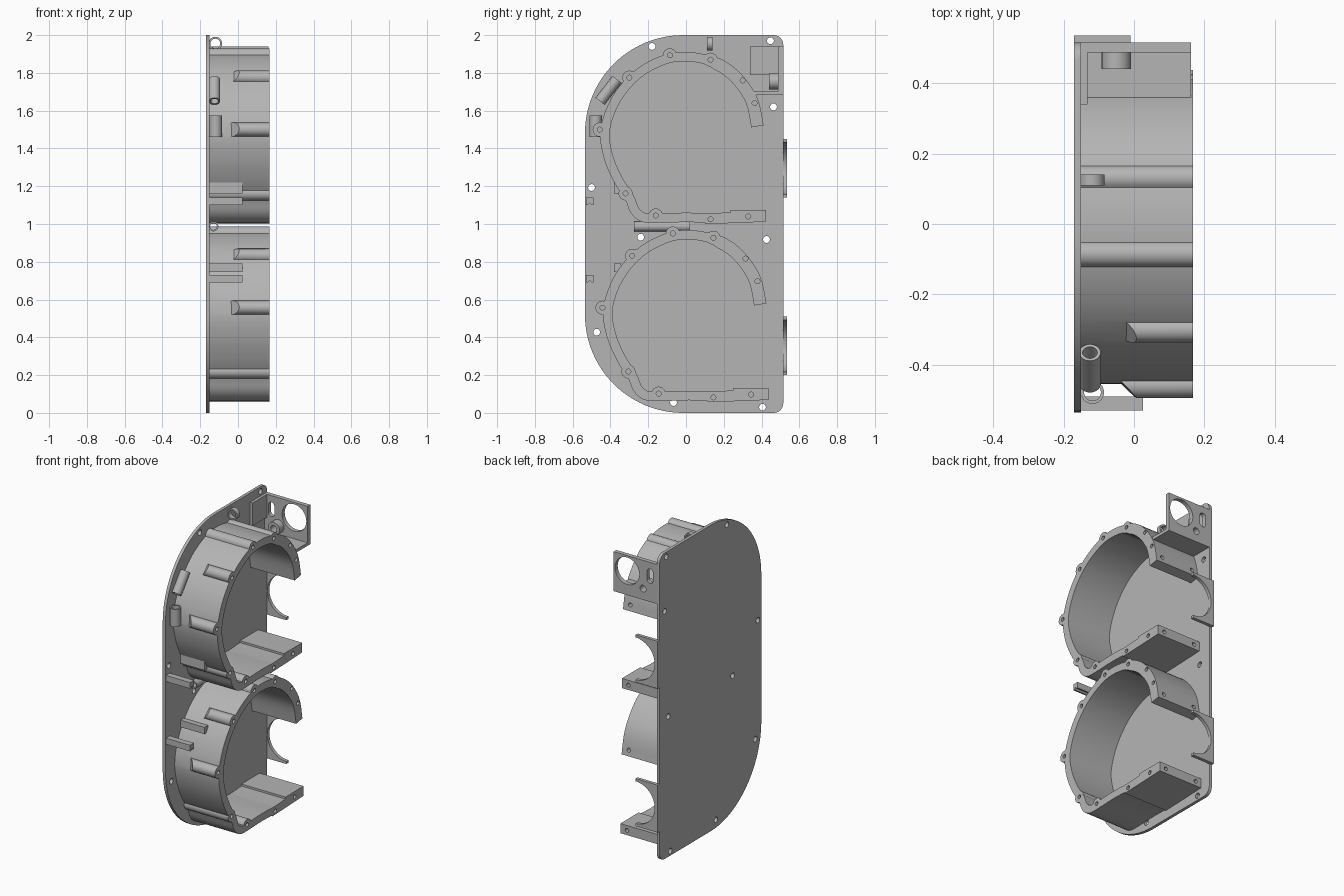
import bpy, bmesh
from math import cos, sin, pi, atan2
from mathutils import Vector, Matrix
from mathutils.geometry import interpolate_bezier

cube = bpy.data.objects.get("Cube")
if cube:
    bpy.data.objects.remove(cube)

grey = bpy.data.materials.new("cast_grey")
grey.use_nodes = True
tone = (0.46, 0.46, 0.46, 1)
grey.diffuse_color = tone
grey.node_tree.nodes["Principled BSDF"].inputs["Base Color"].default_value = tone

FACE = -0.15   # inner face of the back plate
RIM = 0.168    # open rim of the housings


def finish(name, bm):
    bmesh.ops.recalc_face_normals(bm, faces=bm.faces)
    mesh = bpy.data.meshes.new(name)
    bm.to_mesh(mesh)
    bm.free()
    mesh.materials.append(grey)
    obj = bpy.data.objects.new(name, mesh)
    bpy.context.collection.objects.link(obj)
    return obj


def prism(name, outline, start, end, axis="x"):
    """Extrude a (y,z) outline along x, or an (x,z) outline along y."""
    bm = bmesh.new()
    place = (lambda p, d: (d, p[0], p[1])) if axis == "x" else (lambda p, d: (p[0], d, p[1]))
    face = bm.faces.new([bm.verts.new(place(p, start)) for p in outline])
    out = bmesh.ops.extrude_face_region(bm, geom=[face])
    move = Vector(place((0, 0), end - start))
    bmesh.ops.translate(bm, vec=move, verts=[v for v in out["geom"] if isinstance(v, bmesh.types.BMVert)])
    return finish(name, bm)


def box(name, x, y, z):
    return prism(name, [(y[0], z[0]), (y[1], z[0]), (y[1], z[1]), (y[0], z[1])], *x)


def rod(name, a, b, radius, sides=24):
    a, b = Vector(a), Vector(b)
    bm = bmesh.new()
    turn = (b - a).to_track_quat("Z", "Y").to_matrix().to_4x4()
    bmesh.ops.create_cone(bm, cap_ends=True, segments=sides, radius1=radius, radius2=radius,
                          depth=(b - a).length, matrix=Matrix.Translation((a + b) / 2) @ turn)
    return finish(name, bm)


def combine(obj, tools, operation):
    """Bake a boolean of several tools into obj and delete the tools."""
    for tool in tools:
        mod = obj.modifiers.new("cut", "BOOLEAN")
        mod.operation, mod.solver, mod.object = operation, "EXACT", tool
    bpy.context.view_layer.update()
    deps = bpy.context.evaluated_depsgraph_get()
    mesh = bpy.data.meshes.new_from_object(obj.evaluated_get(deps))
    obj.modifiers.clear()
    obj.data = mesh
    for tool in tools:
        bpy.data.objects.remove(tool)
    return obj


def tube(name, a, b, radius, bore):
    a, b = Vector(a), Vector(b)
    over = (b - a).normalized() * 0.01
    return combine(rod(name, a, b, radius), [rod("bore", a - over, b + over, bore)], "DIFFERENCE")


def arc(cy, cz, r, a0, a1, n):
    steps = [(a0 + (a1 - a0) * i / n) * pi / 180 for i in range(n + 1)]
    return [(cy + r * cos(t), cz + r * sin(t)) for t in steps]


def smooth_path(points, n=5):
    pts = [Vector(p) for p in points]
    slope = [(pts[min(i + 1, len(pts) - 1)] - pts[max(i - 1, 0)]) / 6 for i in range(len(pts))]
    path = []
    for i in range(len(pts) - 1):
        path += interpolate_bezier(pts[i], pts[i] + slope[i], pts[i + 1] - slope[i + 1], pts[i + 1], n)[:-1]
    return path + [pts[-1]]


# Back plate with two large rounded corners and bolt holes
outline = (arc(0.465, 1.95, 0.05, 0, 90, 6) + arc(-0.015, 1.48, 0.52, 90, 180, 24)
           + arc(-0.015, 0.52, 0.52, 180, 270, 24) + arc(0.465, 0.05, 0.05, 270, 360, 6))
plate = prism("back_plate", outline, -0.17, FACE)
plate_holes = [(-.18, 1.94), (.447, 1.97), (.463, 1.62), (-.5, 1.193), (-.24, .93),
               (.426, .918), (-.473, .427), (-.066, .055), (.405, .03)]
combine(plate, [rod("hole", (-0.2, y, z), (-0.1, y, z), 0.018) for y, z in plate_holes], "DIFFERENCE")

# Housing wall: centre line, and bosses around the rim
centre = [(.378, 1.517), (.345, 1.66), (.25, 1.79), (.13, 1.862), (0, 1.886), (-.12, 1.868),
          (-.26, 1.79), (-.37, 1.66), (-.428, 1.5), (-.412, 1.36), (-.36, 1.235), (-.3, 1.14),
          (-.27, 1.07), (-.225, 1.035), (-.16, 1.03), (0, 1.035), (.14, 1.03)]
bosses = [(-.085, 1.893), (.13, 1.87), (.3, 1.76), (.363, 1.64), (-.3, 1.775),
          (-.457, 1.5), (-.32, 1.162), (-.16, 1.045), (.13, 1.025), (.33, 1.04)]
outer_bosses = 4, 5     # these stop short of the plate with a sloped foot
flush_bosses = 2, 3, 8, 9


def housing(name, dy, dz):
    path = smooth_path([(y + dy, z + dz) for y, z in centre])
    left, right = [], []
    for i, p in enumerate(path):
        t = (path[min(i + 1, len(path) - 1)] - path[max(i - 1, 0)]).normalized()
        width = 0.033 if i < 12 else 0.025
        left.append(p + Vector((-t.y, t.x)) * width)
        right.append(p - Vector((-t.y, t.x)) * width)
    wall = prism(name, left + right[::-1], FACE, RIM)
    foot = [(.1, 1.0), (.28, 1.006), (.423, 1.012), (.423, 1.075), (.235, 1.075),
            (.235, 1.062), (.1, 1.055)]
    parts = [prism("foot", [(y + dy, z + dz) for y, z in foot], FACE, RIM)]
    holes = []
    for i, (y, z) in enumerate(bosses):
        y, z = y + dy, z + dz
        if i not in flush_bosses:
            start = -0.02 if i in outer_bosses else FACE
            boss = rod("boss", (start, y, z), (RIM, y, z), 0.037)
            if i in outer_bosses:
                out = Vector((y - dy, z - 1.455 - dz)).normalized()
                for v in boss.data.vertices:
                    if v.co.x < 0:
                        v.co.x += 1.0 * (Vector((v.co.y - y, v.co.z - z)).dot(out)) - 0.01
            parts.append(boss)
        holes.append(rod("hole", (RIM - 0.06, y, z), (RIM + 0.02, y, z), 0.013, 16))
    # Cross holes in the flat ends of the arms
    for x in (-0.11, 0.12):
        for y, z in ((.40, 1.56), (.423, 1.043)):
            holes.append(rod("hole", (x, y + dy - 0.03, z + dz), (x, y + dy + 0.05, z + dz), 0.013, 16))
    combine(wall, parts, "UNION")
    return combine(wall, holes, "DIFFERENCE")


smooth = [plate, housing("upper_housing", 0, 0), housing("lower_housing", 0.015, -0.943)]

# Side claws: thin panels with a half-round bite
for name, z in (("upper_claw", 1.295), ("lower_claw", 0.355)):
    bite = arc(-0.01, z, 0.138, 90, 270, 24)
    shape = [(-0.17, z + 0.155), (-0.01, z + 0.155)] + bite + [(-0.01, z - 0.155), (-0.17, z - 0.155)]
    smooth.append(prism(name, shape, 0.513, 0.535, "y"))

# Connector flange with port, slot and small hole
flange = prism("connector_flange", [(-.16, 1.7), (.162, 1.7), (.162, 1.94), (-.16, 1.94)], 0.487, 0.515, "y")
slot = arc(-0.1, 1.875, 0.022, 0, 180, 8) + arc(-0.1, 1.825, 0.022, 180, 360, 8)
combine(flange, [rod("port", (.065, .4, 1.84), (.065, .6, 1.84), 0.088, 32),
                 prism("slot", slot, 0.4, 0.6, "y"),
                 rod("hole", (-.05, .4, 1.755), (-.05, .6, 1.755), 0.022)], "DIFFERENCE")
smooth.append(flange)
smooth.append(tube("flange_bush", (-.05, .44, 1.755), (-.05, .49, 1.755), 0.042, 0.022))
box("flange_pad", (FACE, -0.132), (0.34, 0.49), (1.79, 1.94))
box("flange_shelf", (FACE, 0.162), (0.35, 0.515), (1.682, 1.702))

# Tubes fixed to the plate
smooth += [
    tube("side_tube", (-.118, -.478, 1.46), (-.118, -.478, 1.575), 0.033, 0.024),
    tube("slanted_tube", (-.125, -.455, 1.65), (-.125, -.365, 1.765), 0.03, 0.021),
    tube("top_ring", (-.12, .11, 1.955), (-.12, .14, 1.955), 0.036, 0.026),
    tube("middle_tube", (-.13, -.275, .987), (-.13, .02, .987), 0.026, 0.018),
]

# Locating ribs on the outer side: one slotted and one plain for each housing
for name, z in (("upper", 1.1), ("lower", 0.69)):
    channel = [(-.53, z), (-.52, z), (-.51, z + .012), (-.5, z), (-.49, z),
               (-.49, z + .04), (-.53, z + .04)]
    prism(name + "_slotted_rib", channel, FACE, 0.025)
    low = z + (0.062 if name == "upper" else 0.055)
    box(name + "_plain_rib", (FACE, 0.025), (-0.38, -0.345), (low, low + 0.065 if name == "upper" else low + 0.045))

# Smooth the curved parts while keeping sharp edges
bpy.ops.object.select_all(action="DESELECT")
for obj in smooth:
    obj.select_set(True)
bpy.context.view_layer.objects.active = plate
bpy.ops.object.shade_smooth_by_angle(angle=pi / 6)
